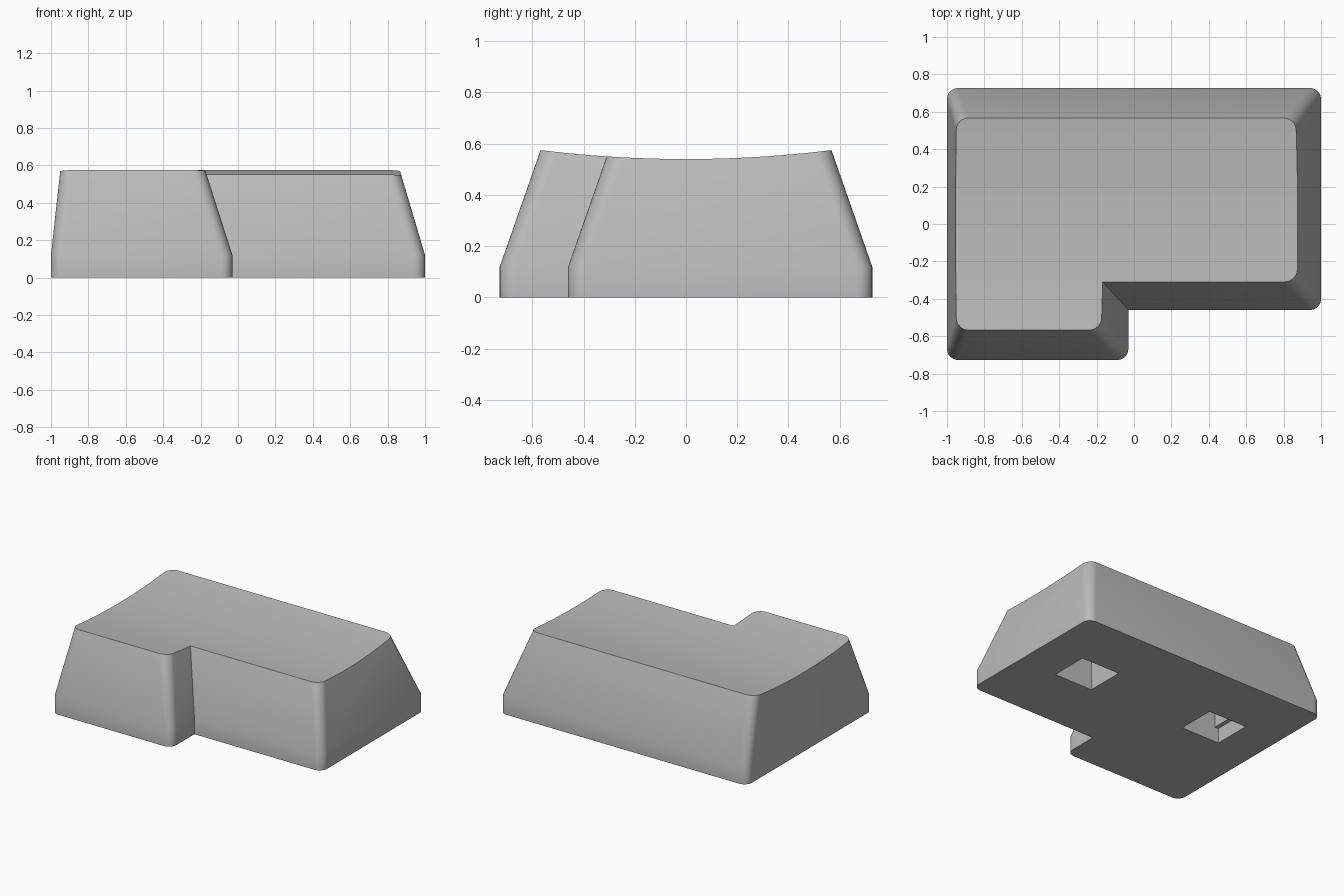
import bpy, bmesh, math

default = bpy.data.objects.get("Cube")
if default:
    bpy.data.objects.remove(default, do_unlink=True)

grey = bpy.data.materials.new("warm_grey_plastic")
grey.use_nodes = True
colour = (0.5, 0.5, 0.5, 1)
grey.diffuse_color = colour
grey.node_tree.nodes["Principled BSDF"].inputs["Base Color"].default_value = colour

SKIRT = 0.12  # height where the straight skirt ends and the taper starts


def loft(name, rings):
    """Closed solid through rings of equal point count."""
    bm = bmesh.new()
    loops = [[bm.verts.new(p) for p in ring] for ring in rings]
    n = len(loops[0])
    for low, high in zip(loops, loops[1:]):
        for i in range(n):
            j = (i + 1) % n
            bm.faces.new((low[i], low[j], high[j], high[i]))
    bm.faces.new(loops[0][::-1])
    bm.faces.new(loops[-1])
    bmesh.ops.recalc_face_normals(bm, faces=bm.faces)
    mesh = bpy.data.meshes.new(name)
    bm.to_mesh(mesh)
    bm.free()
    mesh.materials.append(grey)
    obj = bpy.data.objects.new(name, mesh)
    bpy.context.collection.objects.link(obj)
    return obj


def outline(z, radius, steps=8):
    """L-shaped outline at height z, rounded at every outer corner."""
    rise = max(0, z - SKIRT)
    left, right = -1 + 0.11 * rise, 1 - 0.297 * rise
    step = -0.03 - 0.32 * rise
    front, back = -0.727 + 0.35 * rise, 0.727 - 0.35 * rise
    notch = -0.46 + 0.35 * rise
    # corner position, and the direction its arc starts in
    corners = [(left, front, 180), (step, front, 270), (step, notch, None),
               (right, notch, 270), (right, back, 0), (left, back, 90)]
    points = []
    for x, y, start in corners:
        if start is None:
            points.append((x, y, z))
            continue
        cx = x + radius if start in (90, 180) else x - radius
        cy = y + radius if start in (180, 270) else y - radius
        for i in range(steps + 1):
            a = math.radians(start + 90 * i / steps)
            points.append((cx + radius * math.cos(a), cy + radius * math.sin(a), z))
    return points


def box(name, x0, x1, y0, y1, z0, z1):
    return loft(name, [[(x0, y0, z), (x1, y0, z), (x1, y1, z), (x0, y1, z)]
                       for z in (z0, z1)])


def cut(target, cutter):
    cutter.hide_render = True
    mod = target.modifiers.new("cut", "BOOLEAN")
    mod.operation, mod.solver, mod.object = "DIFFERENCE", "EXACT", cutter
    bpy.context.view_layer.objects.active = target
    bpy.ops.object.modifier_apply(modifier=mod.name)
    bpy.data.objects.remove(cutter, do_unlink=True)


# Tapered body, left taller than needed so the dished top can be cut from it
body = loft("keycap_body", [outline(0, 0.06), outline(SKIRT, 0.06), outline(0.66, 0.07)])

# Shallow cylindrical dish across the top
arc = []
for i in range(33):
    y = -0.8 + 1.6 * i / 32
    arc.append((y, 0.54 + 4.66 - math.sqrt(4.66 ** 2 - y * y)))
profile = arc + [(0.8, 1), (-0.8, 1)]
cut(body, loft("dish_cutter", [[(x, y, z) for y, z in profile] for x in (-1.2, 1.2)]))

# Two mounting sockets underneath; the one on the right side narrows inside
cut(body, box("left_socket_cutter", 0.385, 0.695, 0.02, 0.30, -0.1, 0.36))
cut(body, box("right_socket_cutter", -0.71, -0.40, 0.02, 0.30, -0.1, 0.11))
cut(body, box("right_socket_deep_cutter", -0.68, -0.40, 0.02, 0.30, -0.1, 0.36))

# Smooth rounded sides with crisp rims
bpy.ops.object.select_all(action="DESELECT")
body.select_set(True)
bpy.context.view_layer.objects.active = body
bpy.ops.object.shade_smooth_by_angle(angle=math.radians(30))
